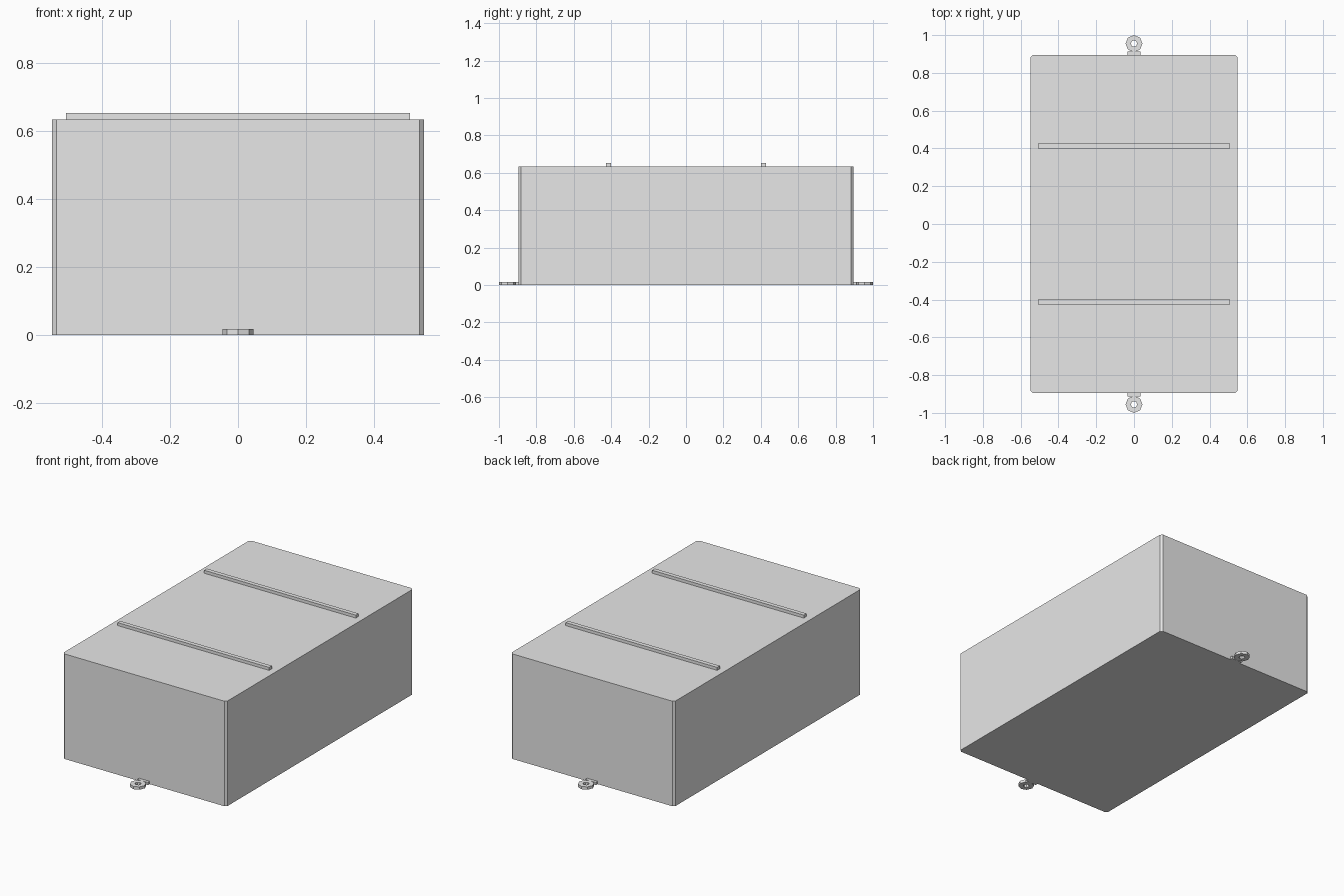
import bpy, bmesh
from math import cos, sin, tau

if "Cube" in bpy.data.objects:
    bpy.data.objects.remove(bpy.data.objects["Cube"])

grey = bpy.data.materials.new("plain_grey")
grey.use_nodes = True
colour = (0.8, 0.8, 0.8, 1)
grey.diffuse_color = colour
grey.node_tree.nodes["Principled BSDF"].inputs["Base Color"].default_value = colour


def finish(name, bm):
    bmesh.ops.recalc_face_normals(bm, faces=bm.faces)
    mesh = bpy.data.meshes.new(name)
    bm.to_mesh(mesh)
    bm.free()
    mesh.materials.append(grey)
    obj = bpy.data.objects.new(name, mesh)
    bpy.context.collection.objects.link(obj)
    return obj


def block(name, size, centre, chamfer=0):
    """Box with optional chamfers on its upright edges."""
    bm = bmesh.new()
    bmesh.ops.create_cube(bm, size=1)
    for v in bm.verts:
        v.co = [c + p * s for c, p, s in zip(centre, v.co, size)]
    if chamfer:
        upright = [e for e in bm.edges
                   if abs(e.verts[0].co.z - e.verts[1].co.z) > size[2] / 2]
        bmesh.ops.bevel(bm, geom=upright, offset=chamfer, segments=1,
                        affect='EDGES')
    return finish(name, bm)


def eyelet(name, y, outer, inner, height, sides=8):
    """Flat octagonal ring lying on the ground."""
    bm = bmesh.new()
    rings = []
    for r, z in ((outer, 0), (outer, height), (inner, height), (inner, 0)):
        rings.append([bm.verts.new((r * cos(tau * i / sides),
                                    y + r * sin(tau * i / sides), z))
                      for i in range(sides)])
    for k in range(4):
        a, b = rings[k], rings[(k + 1) % 4]
        for i in range(sides):
            j = (i + 1) % sides
            bm.faces.new((a[i], a[j], b[j], b[i]))
    return finish(name, bm)


# Main box
block("box_body", (1.096, 1.79, 0.635), (0, 0, 0.3175), 0.013)

# Matching rib, mounting plate and eyelet at each end
for end, s in (("front", -1), ("back", 1)):
    block(end + "_lid_rib", (1.014, 0.026, 0.02), (0, s * 0.414, 0.643))
    block(end + "_eyelet_plate", (0.07, 0.02, 0.017), (0, s * 0.902, 0.0085))
    eyelet(end + "_eyelet", s * 0.955, 0.045, 0.017, 0.017)
